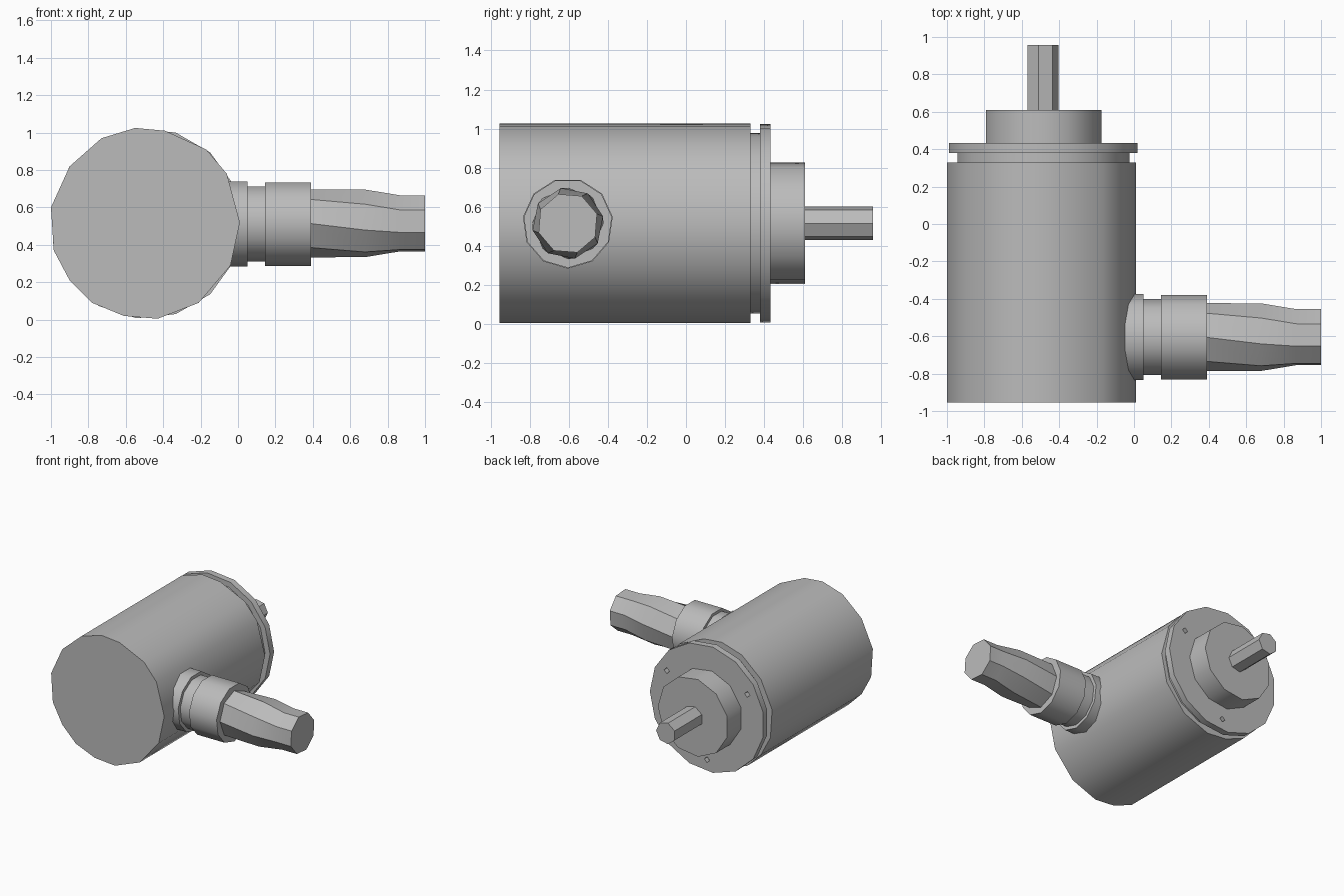
import bpy, bmesh, math
from mathutils import Vector

cube = bpy.data.objects.get("Cube")
if cube:
    bpy.data.objects.remove(cube)

grey = bpy.data.materials.new("plain grey")
grey.use_nodes = True
grey.diffuse_color = (0.5, 0.5, 0.5, 1)
grey.node_tree.nodes["Principled BSDF"].inputs["Base Color"].default_value = (0.5, 0.5, 0.5, 1)

BODY_X, MID_Z, PORT_Y = -0.49, 0.515, -0.605


def ring(n, r, phase=0.0):
    return [(r * math.cos(2 * math.pi * (i + phase) / n),
             r * math.sin(2 * math.pi * (i + phase) / n)) for i in range(n)]


def loft(name, rings, place, smooth=35):
    """Skin a list of (position, outline) rings and cap both ends."""
    bm = bmesh.new()
    loops = [[bm.verts.new(place(t, u, v)) for u, v in pts] for t, pts in rings]
    for a, b in zip(loops, loops[1:]):
        for i in range(len(a)):
            j = (i + 1) % len(a)
            bm.faces.new((a[i], a[j], b[j], b[i]))
    bm.faces.new(loops[0])
    bm.faces.new(loops[-1])
    bmesh.ops.recalc_face_normals(bm, faces=bm.faces)
    mesh = bpy.data.meshes.new(name)
    bm.to_mesh(mesh)
    bm.free()
    mesh.materials.append(grey)
    obj = bpy.data.objects.new(name, mesh)
    bpy.context.collection.objects.link(obj)
    bpy.ops.object.select_all(action='DESELECT')
    obj.select_set(True)
    bpy.context.view_layer.objects.active = obj
    if smooth:
        bpy.ops.object.shade_smooth_by_angle(angle=math.radians(smooth))
    return obj


def along_y(t, u, v):
    return Vector((BODY_X + u, t, MID_Z + v))


def along_x(t, u, v):
    return Vector((t, PORT_Y + u, MID_Z + v))


# Main housing with a slightly uneven round outline
outline = [(-1, .6), (-.985, .37), (-.9, .21), (-.78, .09), (-.61, .02),
           (-.43, .005), (-.21, .09), (-.04, .29), (.01, .52), (-.06, .78),
           (-.17, .91), (-.39, 1.01), (-.55, 1.025), (-.73, .97), (-.9, .82)]
local = [(x - BODY_X, z - MID_Z) for x, z in outline]
loft("housing", [(-0.955, local), (0.33, local)], along_y)

# Groove and mounting flange
loft("flange_neck", [(0.32, ring(15, 0.465)), (0.39, ring(15, 0.465))], along_y)
flange = loft("mounting_flange",
              [(0.38, ring(15, 0.51)), (0.432, ring(15, 0.51))], along_y)

# Three screw holes in the flange
for k in range(3):
    a = math.radians(30 + 120 * k)
    cx, cz = 0.415 * math.cos(a), 0.415 * math.sin(a)
    hole = [(cx + u, cz + v) for u, v in ring(4, 0.024)]
    cutter = loft("hole_cutter", [(0.395, hole), (0.5, hole)], along_y, 0)
    cutter.hide_render = True
    mod = flange.modifiers.new("hole", 'BOOLEAN')
    mod.operation = 'DIFFERENCE'
    mod.solver = 'EXACT'
    mod.object = cutter
    bpy.context.view_layer.objects.active = flange
    bpy.ops.object.modifier_apply(modifier=mod.name)
    bpy.data.objects.remove(cutter)

# Boss and drive shaft
loft("shaft_boss", [(0.42, ring(11, 0.315)), (0.61, ring(11, 0.315))], along_y)
loft("drive_shaft", [(0.6, ring(7, 0.087)), (0.957, ring(7, 0.087))], along_y, 0)

# Cable gland on the left side
for name, start, end, r in (("gland_base", -0.12, 0.05, 0.232),
                            ("gland_neck", 0.04, 0.15, 0.205),
                            ("gland_nut", 0.145, 0.39, 0.228)):
    loft(name, [(start, ring(11, r, 0.25)), (end, ring(11, r, 0.25))], along_x)

# Tapered cable sleeve
loft("cable_sleeve", [(t, ring(8, r, p)) for t, r, p in
                      ((0.38, 0.182, 0), (0.68, 0.184, 0.25),
                       (0.87, 0.157, 0.4), (1.0, 0.157, 0.4))], along_x)
